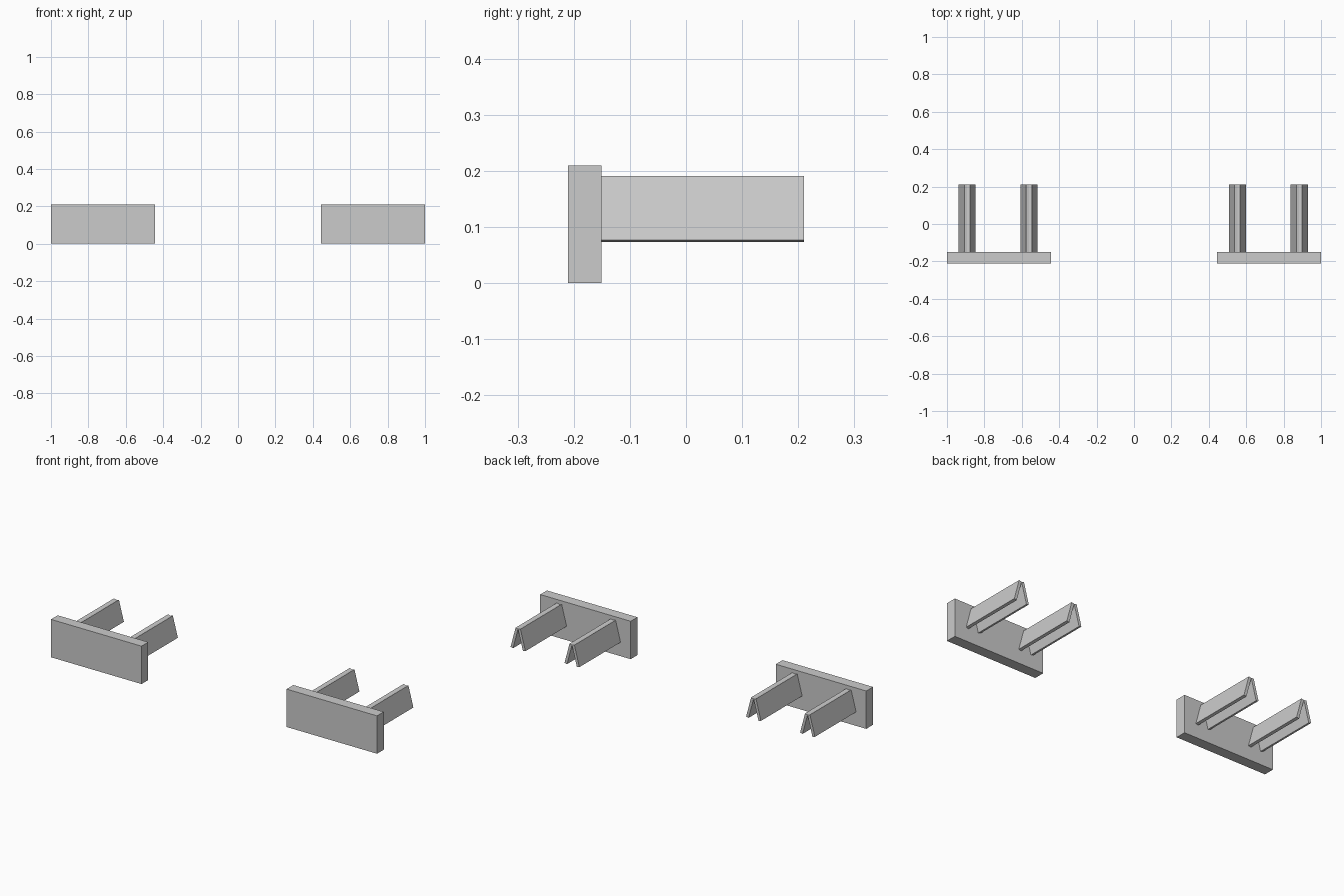
import bpy
from math import radians, sin, cos

if "Cube" in bpy.data.objects:
    bpy.data.objects.remove(bpy.data.objects["Cube"])

PLATE_W, PLATE_T, PLATE_H = 0.555, 0.059, 0.21
Y_FRONT, Y_BACK = -0.21, 0.21
LEAN, LEG_H, LEG_T = radians(15), 0.118, 0.0155
TOP_Z = 0.191


def box(name, size, loc, tilt=0.0):
    bpy.ops.mesh.primitive_cube_add(size=1, location=loc, rotation=(0, tilt, 0))
    ob = bpy.context.object
    ob.name = name
    ob.scale = size
    return ob


def prong(name, x):
    # two slabs leaning together into an inverted V, inner top edges touching
    y0 = Y_FRONT + PLATE_T
    length = Y_BACK - y0
    off_x = (LEG_H * sin(LEAN) + LEG_T * cos(LEAN)) / 2
    off_z = (LEG_H * cos(LEAN) + LEG_T * sin(LEAN)) / 2
    for side, label in ((-1, "left"), (1, "right")):
        box(f"{name}_{label}_leaf", (LEG_T, length, LEG_H),
            (x + side * off_x, y0 + length / 2, TOP_Z - off_z), -side * LEAN)


# two identical clips, each a front plate with two prongs behind
for label, cx in (("left", -0.7225), ("right", 0.7225)):
    box(f"{label}_plate", (PLATE_W, PLATE_T, PLATE_H),
        (cx, Y_FRONT + PLATE_T / 2, PLATE_H / 2))
    prong(f"{label}_outer_prong" if cx < 0 else f"{label}_inner_prong", cx - 0.17)
    prong(f"{label}_inner_prong" if cx < 0 else f"{label}_outer_prong", cx + 0.161)
